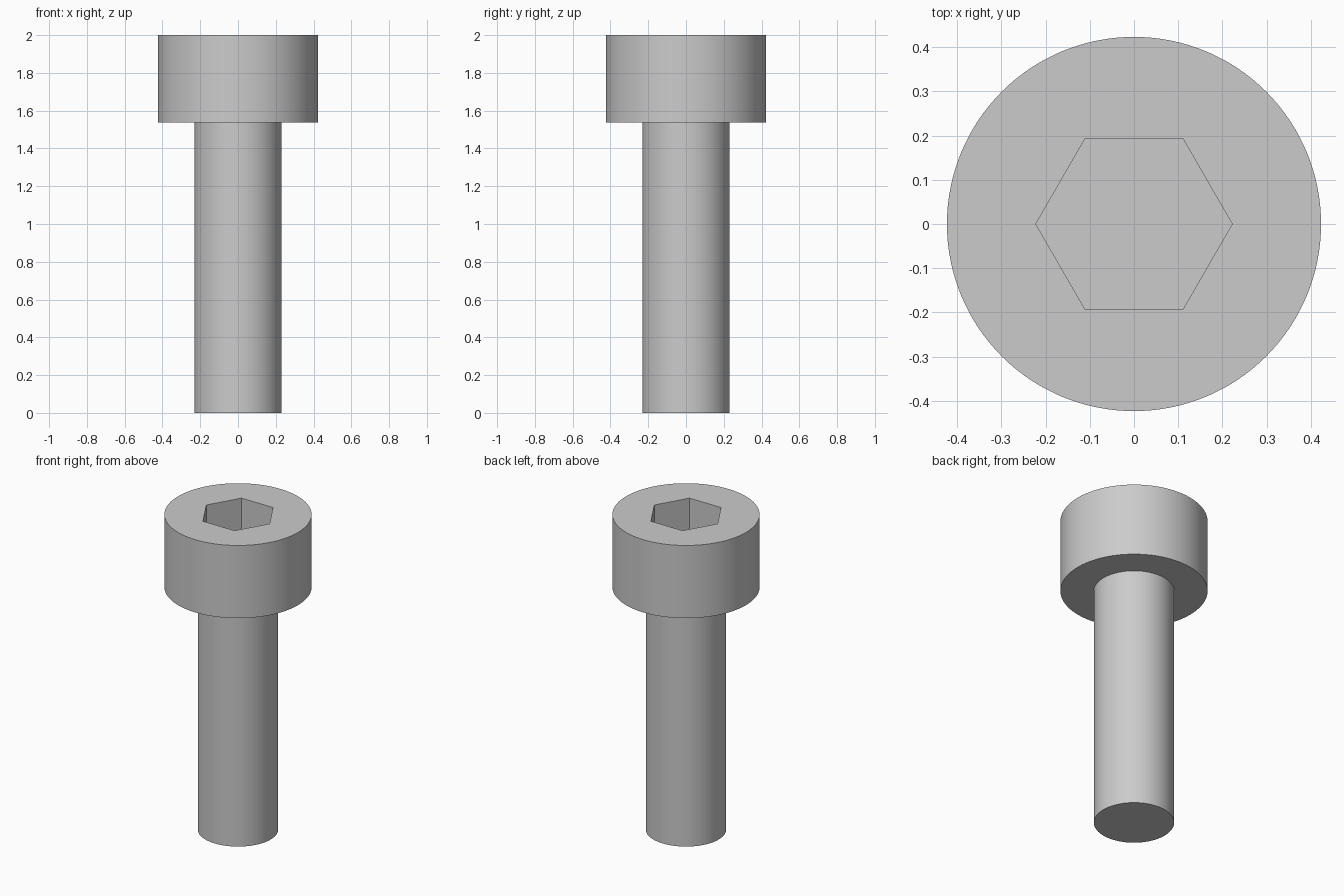
import bpy
import bmesh
from math import cos, sin, tau, radians

cube = bpy.data.objects.get("Cube")
if cube:
    bpy.data.objects.remove(cube, do_unlink=True)

SIDES = 128
SHANK_R, HEAD_R = 0.2308, 0.4231
HEAD_BOTTOM, TOP = 1.5385, 2.0
HEX_R, HEX_DEPTH = 0.2221, 0.2308

steel = bpy.data.materials.new("grey steel")
steel.use_nodes = True
colour = (0.6, 0.6, 0.6, 1.0)
steel.diffuse_color = colour
steel.node_tree.nodes["Principled BSDF"].inputs["Base Color"].default_value = colour

bm = bmesh.new()


def ring(radius, z, sides=SIDES):
    """Closed loop of vertices and edges at height z."""
    verts = [bm.verts.new((radius * cos(tau * i / sides), radius * sin(tau * i / sides), z))
             for i in range(sides)]
    for i in range(sides):
        bm.edges.new((verts[i - 1], verts[i]))
    return verts


def wall(a, b):
    """Quads between two rings of equal count."""
    for i in range(len(a)):
        bm.faces.new((a[i - 1], a[i], b[i], b[i - 1]))


# Shank, open where it runs into the head
shank_end = ring(SHANK_R, 0)
shank_top = ring(SHANK_R, HEAD_BOTTOM)
bm.faces.new(shank_end)
wall(shank_end, shank_top)

# Head underside and side
head_low = ring(HEAD_R, HEAD_BOTTOM)
head_high = ring(HEAD_R, TOP)
wall(shank_top, head_low)
wall(head_low, head_high)

# Hexagonal socket
hex_rim = ring(HEX_R, TOP, 6)
hex_floor = ring(HEX_R, TOP - HEX_DEPTH, 6)
wall(hex_rim, hex_floor)
bm.faces.new(hex_floor)

# Flat top face around the socket
rim_edges = [bm.edges.get((loop[i - 1], loop[i]))
             for loop in (head_high, hex_rim) for i in range(len(loop))]
bmesh.ops.triangle_fill(bm, edges=rim_edges, use_beauty=True, normal=(0, 0, 1))

bmesh.ops.recalc_face_normals(bm, faces=bm.faces)
mesh = bpy.data.meshes.new("socket_head_bolt")
bm.to_mesh(mesh)
bm.free()
mesh.materials.append(steel)

bolt = bpy.data.objects.new("socket_head_bolt", mesh)
bpy.context.collection.objects.link(bolt)
bpy.ops.object.select_all(action='DESELECT')
bolt.select_set(True)
bpy.context.view_layer.objects.active = bolt
bpy.ops.object.shade_smooth_by_angle(angle=radians(30))
